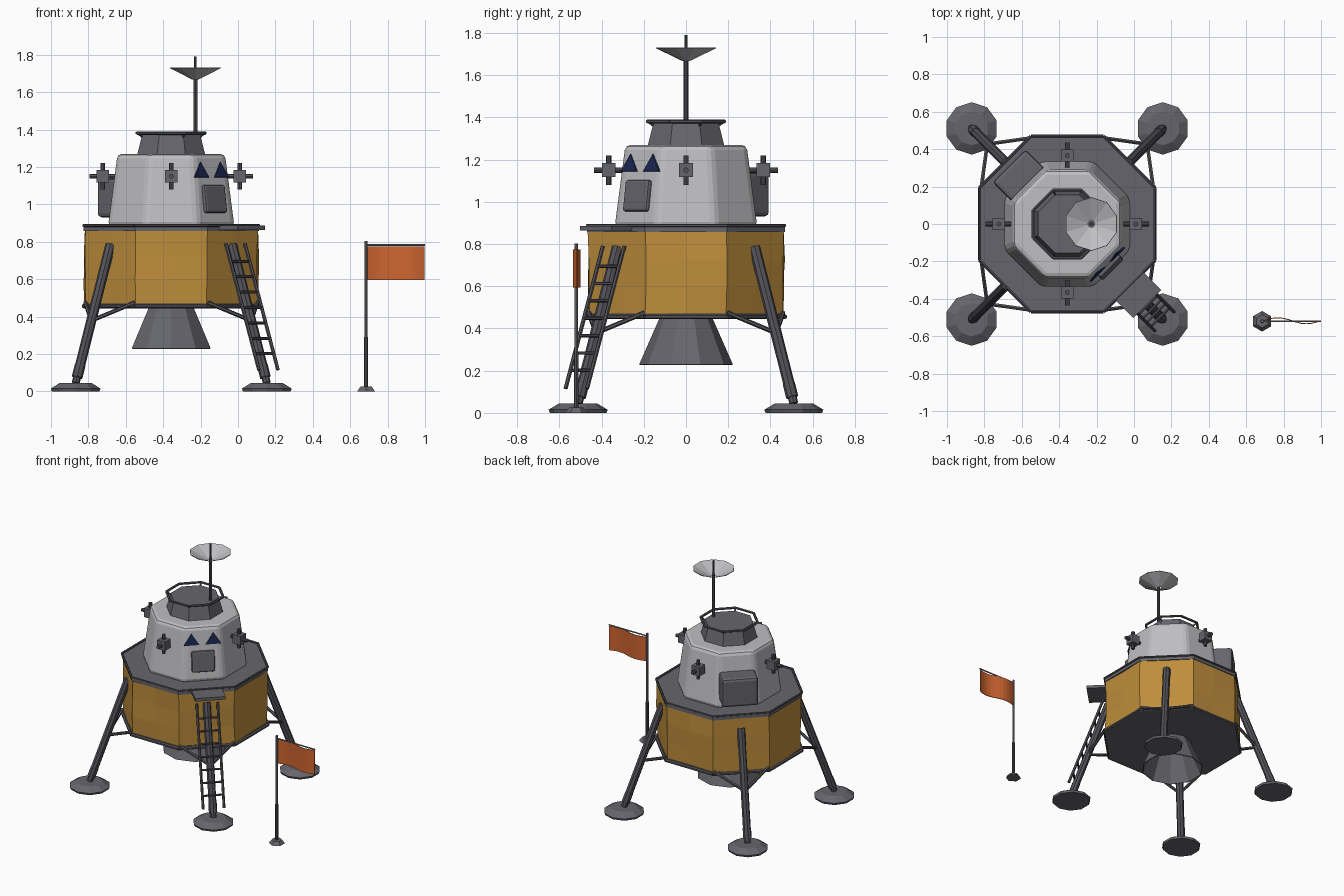
import bpy, bmesh, math, random
from mathutils import Matrix, Vector

if "Cube" in bpy.data.objects:
    bpy.data.objects.remove(bpy.data.objects["Cube"])

random.seed(4)
CX = -0.357                      # lander axis
C8 = math.cos(math.pi / 8)       # octagon apothem / radius
OCT = math.pi / 8                # turns octagon flats toward the axes
CENTRE = Matrix.Translation((CX, 0, 0))


def material(name, rgb):
    m = bpy.data.materials.new(name)
    m.diffuse_color = (*rgb, 1)
    m.use_nodes = True
    m.node_tree.nodes["Principled BSDF"].inputs["Base Color"].default_value = m.diffuse_color
    return m


GOLD = material("gold_foil", (0.52, 0.27, 0.045))
WHITE = material("light_grey", (0.52, 0.52, 0.54))
GREY = material("mid_grey", (0.13, 0.13, 0.15))
DARK = material("dark_grey", (0.085, 0.085, 0.1))
POLE = material("pole_grey", (0.2, 0.2, 0.21))
NAVY = material("navy_glass", (0.012, 0.02, 0.085))
ORANGE = material("orange_cloth", (0.62, 0.13, 0.03))


def finish(bm, name, mat, bevel=0, segments=2):
    bmesh.ops.recalc_face_normals(bm, faces=bm.faces)
    me = bpy.data.meshes.new(name)
    bm.to_mesh(me)
    bm.free()
    ob = bpy.data.objects.new(name, me)
    bpy.context.collection.objects.link(ob)
    me.materials.append(mat)
    if bevel:
        b = ob.modifiers.new("bevel", 'BEVEL')
        b.width, b.segments, b.limit_method = bevel, segments, 'ANGLE'
    return ob


def frustum(name, mat, n, r1, r2, z1, z2, at=(CX, 0), turn=0.0, caps=True, **kw):
    bm = bmesh.new()
    m = Matrix.Translation((*at, (z1 + z2) / 2)) @ Matrix.Rotation(turn, 4, 'Z')
    bmesh.ops.create_cone(bm, cap_ends=caps, segments=n, radius1=r1, radius2=r2,
                          depth=z2 - z1, matrix=m)
    return finish(bm, name, mat, **kw)


def add_tube(bm, p, q, r, n=8):
    p, q = Vector(p), Vector(q)
    d = q - p
    m = Matrix.Translation((p + q) / 2) @ d.to_track_quat('Z', 'Y').to_matrix().to_4x4()
    bmesh.ops.create_cone(bm, cap_ends=True, segments=n, radius1=r, radius2=r,
                          depth=d.length, matrix=m)


def tubes(name, mat, segs, n=8):
    bm = bmesh.new()
    for p, q, r in segs:
        add_tube(bm, p, q, r, n)
    return finish(bm, name, mat)


def frame(angle, r, z, tilt=0.0):
    """Local x points outward from the lander axis, y sideways, z up."""
    return (CENTRE @ Matrix.Rotation(angle, 4, 'Z') @ Matrix.Translation((r, 0, z))
            @ Matrix.Rotation(-tilt, 4, 'Y'))


def box(name, mat, m, size, **kw):
    bm = bmesh.new()
    bmesh.ops.create_cube(bm, size=1, matrix=m @ Matrix.Diagonal((*size, 1)))
    return finish(bm, name, mat, **kw)


def oct_ring(name, mat, apothem, z, r):
    pts = [frame(OCT + i * math.pi / 4, apothem / C8, z).translation for i in range(8)]
    return tubes(name, mat, [(pts[i], pts[(i + 1) % 8], r) for i in range(8)], 6)


# Descent stage: crinkled foil octagon with plates and trim rings
bm = bmesh.new()
rows = []
for k in range(4):
    row = []
    for i in range(16):
        r = 0.462 / C8 if i % 2 else 0.462
        r += random.uniform(-0.006, 0.008)
        a = i * math.pi / 8
        row.append(bm.verts.new((CX + r * math.cos(a), r * math.sin(a), 0.46 + 0.4 * k / 3)))
    rows.append(row)
for lo, hi in zip(rows, rows[1:]):
    for i in range(16):
        j = (i + 1) % 16
        bm.faces.new((lo[i], lo[j], hi[j], hi[i]))
finish(bm, "foil_body", GOLD)
frustum("deck", GREY, 8, 0.468 / C8, 0.468 / C8, 0.858, 0.882, turn=OCT)
frustum("bottom_plate", GREY, 8, 0.464 / C8, 0.464 / C8, 0.446, 0.47, turn=OCT)
oct_ring("deck_trim", DARK, 0.468, 0.888, 0.008)
oct_ring("bottom_trim", DARK, 0.468, 0.456, 0.012)

# Engine nozzle, open at the bottom
nozzle = frustum("engine_nozzle", GREY, 10, 0.222, 0.125, 0.23, 0.45, caps=False)
sol = nozzle.modifiers.new("wall", 'SOLIDIFY')
sol.thickness = 0.006

# Ascent stage cabin and docking tunnel
TILT = 0.137
frustum("cabin", WHITE, 8, 0.338 / C8, 0.287 / C8, 0.88, 1.27, turn=OCT, bevel=0.025)
frustum("docking_tunnel", GREY, 8, 0.182 / C8, 0.155 / C8, 1.265, 1.372, turn=OCT)
oct_ring("tunnel_rail", DARK, 0.182, 1.381, 0.009)
tubes("rail_posts", DARK, [(frame(OCT + i * math.pi / 2, 0.165, 1.36).translation,
                            frame(OCT + i * math.pi / 2, 0.195, 1.381).translation, 0.006)
                           for i in range(4)], 6)

# Hatch and windows on the ladder side
FRONT = -math.pi / 4
box("hatch", GREY, frame(FRONT, 0.32, 1.028, TILT), (0.04, 0.16, 0.15), bevel=0.012)
for i, side in enumerate((-1, 1)):
    bm = bmesh.new()
    m = frame(FRONT, 0.2985, 1.185, TILT)
    pts = [(side * 0.075 + y, z) for y, z in ((-0.054, -0.041), (0.054, -0.041), (0, 0.041))]
    back = [bm.verts.new(m @ Vector((-0.003, y, z))) for y, z in pts]
    face = bm.faces.new(back)
    ext = bmesh.ops.extrude_face_region(bm, geom=[face])
    out = (m.to_3x3() @ Vector((0.009, 0, 0)))
    bmesh.ops.translate(bm, vec=out, verts=[v for v in ext["geom"] if isinstance(v, bmesh.types.BMVert)])
    finish(bm, f"window_{i}", NAVY)

# Equipment box on the opposite side
box("equipment_box", GREY, frame(FRONT + math.pi, 0.365, 1.035), (0.15, 0.25, 0.21), bevel=0.02)

# Thruster blocks with vertical and radial nozzles
for i in range(4):
    m = frame(i * math.pi / 2, 0.366, 1.15)
    box(f"thruster_block_{i}", GREY, m, (0.066, 0.066, 0.066))
    tubes(f"thruster_nozzles_{i}", DARK,
          [(m @ Vector((0, 0, -0.07)), m @ Vector((0, 0, 0.07)), 0.013),
           (m @ Vector((-0.07, 0, 0)), m @ Vector((0.07, 0, 0)), 0.013)])

# Landing legs, side struts and foot pads
for sx in (-1, 1):
    for sy in (-1, 1):
        def P(x, y, z):
            return Vector((CX + sx * x, sy * y, z))
        top, foot = P(0.325, 0.325, 0.785), P(0.511, 0.511, 0.045)
        tag = ("left" if sx < 0 else "right") + ("_front" if sy < 0 else "_back")
        joint = top.lerp(foot, 0.88)
        tubes(f"leg_{tag}", DARK, [(top, joint, 0.027), (joint, foot, 0.021),
                                   (top.lerp(foot, 0.87), top.lerp(foot, 0.96), 0.029)])
        hub = top.lerp(foot, 0.55)
        tubes(f"struts_{tag}", DARK, [(hub, P(0.195, 0.46, 0.475), 0.011),
                                      (hub, P(0.46, 0.195, 0.475), 0.011)], 6)
        at = (CX + sx * 0.511, sy * 0.511)
        frustum(f"pad_rim_{tag}", GREY, 10, 0.134, 0.14, 0, 0.015, at)
        frustum(f"pad_top_{tag}", GREY, 10, 0.14, 0.09, 0.015, 0.045, at)

# Porch and ladder
box("porch", GREY, frame(FRONT, 0.515, 0.875), (0.18, 0.21, 0.022))
ladder = []


def on_ladder(t, y):
    return frame(FRONT, 0.485 + 0.25 * t, 0.79 - 0.675 * t) @ Vector((0, y, 0))


for y in (-0.072, 0.072):
    ladder.append((on_ladder(0, y), on_ladder(1, y), 0.01))
for k in range(7):
    t = 0.14 + k * 0.122
    ladder.append((on_ladder(t, -0.072), on_ladder(t, 0.072), 0.008))
tubes("ladder", DARK, ladder, 6)

# Antenna mast and dish
MX = CX + 0.129
tubes("antenna_mast", DARK, [((MX, 0, 1.36), (MX, 0, 1.68), 0.011),
                             ((MX, 0, 1.67), (MX, 0, 1.79), 0.006)])
dish = frustum("antenna_dish", WHITE, 10, 0.018, 0.142, 1.672, 1.732, at=(MX, 0), caps=False)
dish.modifiers.new("wall", 'SOLIDIFY').thickness = 0.004

# Flag with pole, top rod and waving cloth
FX, FY = 0.685, -0.52
frustum("flag_base", GREY, 6, 0.055, 0.035, 0, 0.025, (FX, FY))
tubes("flag_pole_lower", DARK, [((FX, FY, 0.01), (FX, FY, 0.29), 0.011)])
tubes("flag_pole", POLE, [((FX, FY, 0.28), (FX, FY, 0.803), 0.008),
                          ((FX, FY, 0.782), (1.0, FY, 0.782), 0.005)])
bm = bmesh.new()
cols = []
for i in range(13):
    t = i / 12
    y = FY + 0.016 * math.sin(t * 2 * math.pi)
    cols.append([bm.verts.new((FX + 0.007 + t * 0.306, y, z)) for z in (0.595, 0.775)])
for a, b in zip(cols, cols[1:]):
    bm.faces.new((a[0], b[0], b[1], a[1]))
cloth = finish(bm, "flag_cloth", ORANGE)
cloth.modifiers.new("thickness", 'SOLIDIFY').thickness = 0.005
